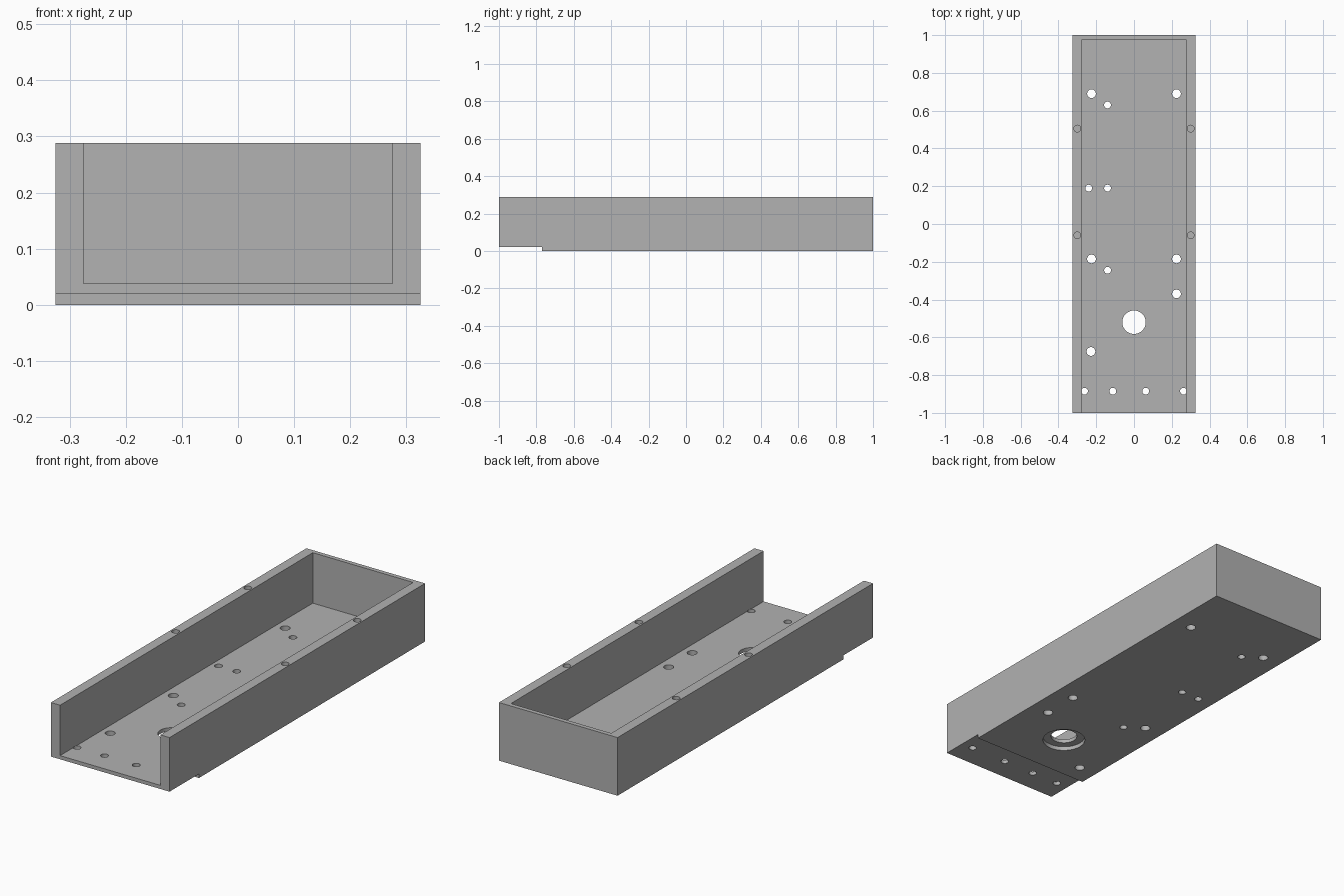
import bpy
import bmesh
from mathutils import Matrix

cube = bpy.data.objects.get("Cube")
if cube:
    bpy.data.objects.remove(cube, do_unlink=True)

HALF_W, HEIGHT, FLOOR, STEP = 0.325, 0.288, 0.038, 0.02
IN_W = 0.275

grey = bpy.data.materials.new("plain grey")
grey.use_nodes = True
colour = (0.445, 0.445, 0.445, 1)
grey.diffuse_color = colour
grey.node_tree.nodes["Principled BSDF"].inputs["Base Color"].default_value = colour


def make_object(name, bm):
    mesh = bpy.data.meshes.new(name)
    bm.to_mesh(mesh)
    bm.free()
    mesh.materials.append(grey)
    obj = bpy.data.objects.new(name, mesh)
    bpy.context.collection.objects.link(obj)
    return obj


def add_box(bm, low, high):
    size = [h - l for l, h in zip(low, high)]
    centre = [(h + l) / 2 for l, h in zip(low, high)]
    matrix = Matrix.Translation(centre) @ Matrix.Diagonal((*size, 1))
    bmesh.ops.create_cube(bm, size=1, matrix=matrix)


def add_drill(bm, x, y, radius, low, high):
    bmesh.ops.create_cone(bm, cap_ends=True, segments=32, radius1=radius, radius2=radius,
                          depth=high - low, matrix=Matrix.Translation((x, y, (low + high) / 2)))


def cut(target, name, bm):
    cutter = make_object(name, bm)
    cutter.hide_render = True
    cutter.hide_viewport = True
    mod = target.modifiers.new(name, "BOOLEAN")
    mod.operation = "DIFFERENCE"
    mod.solver = "EXACT"
    mod.object = cutter
    return cutter


# Solid block of the tray
bm = bmesh.new()
add_box(bm, (-HALF_W, -1, 0), (HALF_W, 1, HEIGHT))
tray = make_object("open_tray", bm)

# Open-fronted cavity and the step under the front end
bm = bmesh.new()
add_box(bm, (-IN_W, -1.1, FLOOR), (IN_W, 0.978, HEIGHT + 0.1))
add_box(bm, (-0.4, -1.1, -0.1), (0.4, -0.77, STEP))
cutters = [cut(tray, "cavity_cutter", bm)]

# Floor holes in two sizes, and the large cable hole
bm = bmesh.new()
for x, y in ((-0.225, 0.69), (0.225, 0.69), (-0.225, -0.185),
             (0.225, -0.185), (0.225, -0.37), (-0.228, -0.675)):
    add_drill(bm, x, y, 0.023, -0.05, FLOOR + 0.002)
for x, y in ((-0.14, 0.63), (-0.24, 0.19), (-0.14, 0.19), (-0.14, -0.245),
             (-0.262, -0.885), (-0.112, -0.885), (0.062, -0.885), (0.262, -0.885)):
    add_drill(bm, x, y, 0.018, -0.05, FLOOR + 0.002)
add_drill(bm, 0, -0.52, 0.062, -0.05, 0.1)
cutters.append(cut(tray, "floor_hole_cutter", bm))

# Wide recess below the cable hole, and blind screw holes in the rims
bm = bmesh.new()
add_drill(bm, 0, -0.52, 0.1, -0.05, STEP)
for x in (-0.3, 0.3):
    for y in (0.505, -0.06):
        add_drill(bm, x, y, 0.018, HEIGHT - 0.1, HEIGHT + 0.05)
cutters.append(cut(tray, "recess_cutter", bm))

# Bake the cuts and discard the helpers
bpy.context.view_layer.update()
evaluated = tray.evaluated_get(bpy.context.evaluated_depsgraph_get())
baked = bpy.data.meshes.new_from_object(evaluated)
tray.modifiers.clear()
tray.data = baked
for cutter in cutters:
    bpy.data.objects.remove(cutter, do_unlink=True)

# Smooth the drilled walls, keep the edges sharp
bpy.ops.object.select_all(action="DESELECT")
tray.select_set(True)
bpy.context.view_layer.objects.active = tray
bpy.ops.object.shade_smooth_by_angle()
